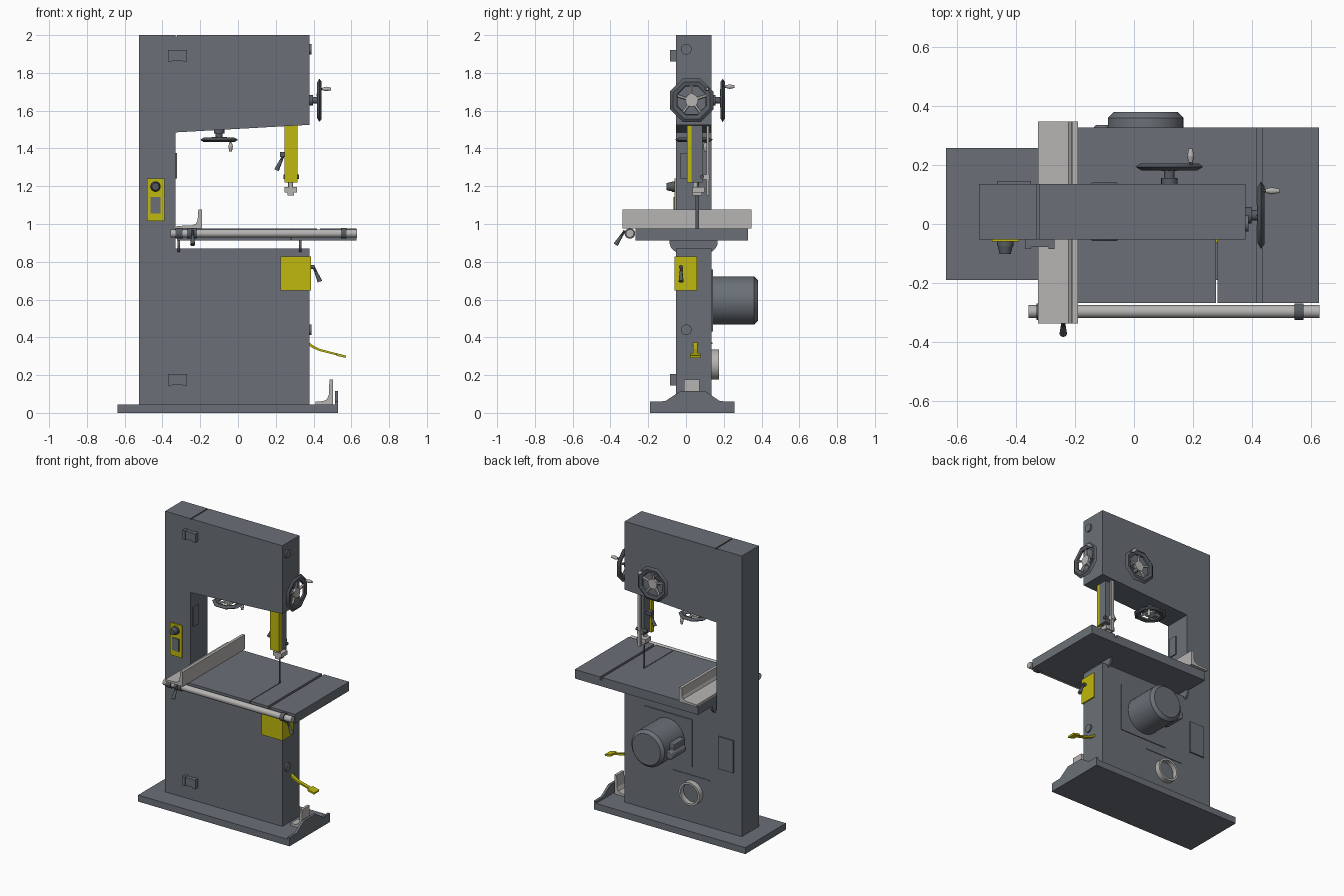
import bpy, bmesh, math
from mathutils import Vector, Matrix

if "Cube" in bpy.data.objects:
    bpy.data.objects.remove(bpy.data.objects["Cube"])


def material(name, rgb):
    m = bpy.data.materials.new(name)
    m.diffuse_color = (*rgb, 1)
    m.use_nodes = True
    m.node_tree.nodes["Principled BSDF"].inputs["Base Color"].default_value = m.diffuse_color
    return m


BODY = material("slate grey", (0.145, 0.163, 0.185))
DARK = material("dark grey", (0.095, 0.107, 0.122))
YEL = material("safety yellow", (0.52, 0.48, 0.004))
STEEL = material("light steel", (0.47, 0.46, 0.45))


def finish(name, mat, bm, smooth=False, bevel=0):
    bmesh.ops.recalc_face_normals(bm, faces=bm.faces)
    me = bpy.data.meshes.new(name)
    bm.to_mesh(me)
    bm.free()
    me.materials.append(mat)
    if smooth:
        for p in me.polygons:
            p.use_smooth = True
        me.set_sharp_from_angle(angle=math.radians(35))
    ob = bpy.data.objects.new(name, me)
    bpy.context.collection.objects.link(ob)
    if bevel:
        b = ob.modifiers.new("bevel", 'BEVEL')
        b.width, b.segments = bevel, 2
    return ob


def prism(name, mat, pts, axis, a, b, bevel=0):
    """Extrude a 2D profile along an axis; pts are the other two coords in order."""
    def put(p, t):
        c = list(p)
        c.insert("xyz".index(axis), t)
        return c
    bm = bmesh.new()
    lo = [bm.verts.new(put(p, a)) for p in pts]
    hi = [bm.verts.new(put(p, b)) for p in pts]
    bm.faces.new(lo)
    bm.faces.new(hi)
    for i in range(len(pts)):
        j = (i + 1) % len(pts)
        bm.faces.new((lo[i], lo[j], hi[j], hi[i]))
    return finish(name, mat, bm, bevel=bevel)


def box(name, mat, x0, x1, y0, y1, z0, z1, bevel=0):
    return prism(name, mat, [(x0, y0), (x1, y0), (x1, y1), (x0, y1)], "z", z0, z1, bevel)


def rod(name, mat, p, q, r1, r2=None, n=24, bevel=0):
    p, q = Vector(p), Vector(q)
    bm = bmesh.new()
    mtx = Matrix.Translation((p + q) / 2) @ (q - p).to_track_quat('Z', 'Y').to_matrix().to_4x4()
    bmesh.ops.create_cone(bm, cap_ends=True, segments=n, radius1=r1,
                          radius2=r1 if r2 is None else r2, depth=(q - p).length, matrix=mtx)
    return finish(name, mat, bm, True, bevel)


def ring(name, mat, section, n, mtx=Matrix()):
    """Revolve a closed (radius, height) section about local z."""
    bm = bmesh.new()
    rows = []
    for i in range(n):
        a = 2 * math.pi * (i + 0.5) / n
        rows.append([bm.verts.new(mtx @ Vector((r * math.cos(a), r * math.sin(a), h)))
                     for r, h in section])
    k = len(section)
    for i in range(n):
        A, B = rows[i], rows[(i + 1) % n]
        for j in range(k):
            bm.faces.new((A[j], B[j], B[(j + 1) % k], A[(j + 1) % k]))
    return finish(name, mat, bm, True)


def handwheel(name, wall, out, up, reach, radius, handle):
    """Octagonal handwheel: wall point, outward axis, and handle position angle."""
    z, y = Vector(out), Vector(up)
    x = y.cross(z)
    m = Matrix.Translation(wall) @ Matrix((x, y, z)).transposed().to_4x4()
    w = lambda a, r, h: m @ Vector((r * math.cos(a), r * math.sin(a), h))
    R = radius
    ring(name + "_rim", DARK, [(R + 0.006, reach), (R - 0.012, reach + 0.012), (R - 0.035, reach + 0.007),
                               (R - 0.038, reach - 0.005), (R - 0.015, reach - 0.012)], 8, m)
    rod(name + "_shaft", DARK, w(0, 0, -0.01), w(0, 0, reach), 0.018, n=16)
    rod(name + "_boss", DARK, w(0, 0, 0), w(0, 0, 0.02), 0.028, n=16)
    rod(name + "_hub", STEEL, w(0, 0, reach - 0.012), w(0, 0, reach + 0.004), 0.034, n=16)
    for i in range(5):
        a = math.pi / 2 + i * 2 * math.pi / 5
        rod(name + "_spoke", STEEL, w(a, 0.02, reach - 0.006), w(a, R - 0.03, reach - 0.002), 0.009, n=6)
    g = R - 0.016
    rod(name + "_handle_stem", DARK, w(handle, g, reach), w(handle, g, reach + 0.022), 0.006, n=8)
    rod(name + "_handle_grip", STEEL, w(handle, g, reach + 0.016), w(handle, g, reach + 0.036), 0.007, 0.012, 12)
    rod(name + "_handle_tip", STEEL, w(handle, g, reach + 0.036), w(handle, g, reach + 0.062), 0.012, 0.007, 12)


def lever(name, p, q):
    p, q = Vector(p), Vector(q)
    rod(name + "_arm", DARK, p, p.lerp(q, 0.5), 0.006, 0.008, 10)
    rod(name + "_grip", DARK, p.lerp(q, 0.4), q, 0.008, 0.013, 12)


YB, YF = 0.136, -0.052   # rear and front of cabinet

# base plate with raised toe plate at the right end
box("base_plate", BODY, -0.637, 0.53, -0.19, 0.257, 0, 0.045)
prism("base_end_plate", BODY, [(-0.19, 0), (0.257, 0), (0.257, 0.06), (0.18, 0.062), (0.13, 0.095), (0.10, 0.115),
                               (-0.03, 0.115), (-0.06, 0.095), (-0.11, 0.062), (-0.19, 0.06)], "x", 0.513, 0.53)
# C-shaped cabinet with a thin seam on top
prism("cabinet", BODY, [(-0.525, 0.045), (0.378, 0.045), (0.378, 0.87), (-0.33, 0.87), (-0.33, 1.485),
                        (0.378, 1.525), (0.378, 2.0), (-0.322, 2.0), (-0.322, 1.993), (-0.33, 1.993),
                        (-0.33, 2.0), (-0.525, 2.0)], "y", YF, YB)
# door hinges
for z in (0.175, 1.89):
    box("hinge_knuckle", BODY, -0.35, -0.29, -0.078, YF, z - 0.028, z + 0.028)
    for x in (-0.36, -0.28):
        box("hinge_leaf", BODY, x - 0.01, x + 0.01, -0.084, YF, z - 0.031, z + 0.031)
# door latches on the right side
for z in (0.44, 1.925):
    rod("door_latch", BODY, (0.37, 0.002, z), (0.388, 0.002, z), 0.028)
# control panel
box("control_panel", YEL, -0.482, -0.39, -0.06, YF, 1.015, 1.24)
box("switch", BODY, -0.462, -0.41, -0.067, -0.058, 1.055, 1.142)
rod("knob_collar", DARK, (-0.437, -0.058, 1.198), (-0.437, -0.075, 1.198), 0.028)
rod("knob", DARK, (-0.437, -0.072, 1.198), (-0.437, -0.102, 1.198), 0.026, 0.019)
# plate on inner column face
box("column_plate", BODY, -0.335, -0.322, -0.028, 0.03, 1.24, 1.375)

# handwheels
handwheel("tension_wheel", (0.378, 0.03, 1.655), (1, 0, 0), (0, 0, 1), 0.053, 0.118, math.radians(36))
handwheel("rear_wheel", (0.12, YB, 1.655), (0, 1, 0), (0, 0, 1), 0.058, 0.118, math.radians(135))
handwheel("lower_wheel", (-0.1, 0.042, 1.50), (0, 0, -1), (0, 1, 0), 0.054, 0.102, math.radians(135))

# blade guide post
box("guide_cover", YEL, 0.245, 0.314, 0.005, 0.028, 1.22, 1.54)
box("guide_post", BODY, 0.262, 0.314, 0.028, 0.088, 1.22, 1.54)
box("guide_rack", STEEL, 0.268, 0.29, 0.108, 0.122, 1.15, 1.54)
rod("guide_cross_pin", DARK, (0.24, 0.085, 1.25), (0.322, 0.085, 1.25), 0.011, n=16)
box("guide_clamp", STEEL, 0.266, 0.292, 0.06, 0.125, 1.235, 1.262)
lever("guide_lever", (0.245, 0.05, 1.372), (0.204, 0.05, 1.285))
box("guide_lever_mount", DARK, 0.222, 0.265, 0.035, 0.065, 1.355, 1.38)
rod("guide_stem", STEEL, (0.279, 0.05, 1.18), (0.279, 0.05, 1.23), 0.013, n=12)
box("guide_block", STEEL, 0.245, 0.312, 0.035, 0.098, 1.168, 1.196)
box("guide_lower_block", STEEL, 0.262, 0.296, 0.035, 0.085, 1.15, 1.17)
box("blade", DARK, 0.2795, 0.2805, 0.05, 0.068, 0.86, 1.22)

# table with saw slit and mitre slot
TF, TR, T0, T1 = -0.268, 0.327, 0.912, 0.975
box("table_left", BODY, -0.322, 0.2775, TF, TR, T0, T1)
prism("table_right", BODY, [(0.2825, T0), (0.628, T0), (0.628, T1), (0.434, T1), (0.434, 0.955),
                            (0.417, 0.955), (0.417, T1), (0.2825, T1)], "y", TF, TR)
box("table_slit_filler", BODY, 0.277, 0.283, 0.07, TR, T0, T1)
for x in (-0.314, 0.33):   # trunnions
    pts = [(0.04 + 0.128 * math.cos(t), T0 - 0.082 * math.sin(t) ** 0.8)
           for t in [math.pi * i / 16 for i in range(1, 16)]]
    prism("trunnion", BODY, [(0.168, T0 + 0.002)] + pts + [(-0.088, T0 + 0.002)], "x", x - 0.007, x + 0.007)

# fence and its rail
rod("fence_rail", STEEL, (-0.358, -0.297, 0.95), (0.63, -0.297, 0.95), 0.0215)
for x, w in ((-0.313, 0.036), (-0.258, 0.022), (-0.23, 0.026), (0.56, 0.03)):
    rod("rail_collar", DARK, (x - w / 2, -0.297, 0.95), (x + w / 2, -0.297, 0.95), 0.028)
prism("fence", STEEL, [(-0.325, 0.976), (-0.19, 0.976), (-0.19, 1.077), (-0.21, 1.077), (-0.214, 1.02),
                       (-0.222, 1.002), (-0.245, 0.992), (-0.325, 0.99)], "y", -0.337, 0.347)
lever("fence_lever", (-0.24, -0.325, 0.965), (-0.24, -0.372, 0.89))

# lower blade guard box, lever and brake pedal
box("blade_guard_box", YEL, 0.225, 0.386, -0.062, 0.058, 0.648, 0.828)
rod("guard_lever_boss", DARK, (0.38, -0.026, 0.772), (0.405, -0.026, 0.772), 0.011, n=12)
lever("guard_lever", (0.398, -0.026, 0.778), (0.434, -0.026, 0.695))
prism("brake_pedal_arm", YEL, [(0.372, 0.36), (0.392, 0.345), (0.43, 0.328), (0.57, 0.293), (0.572, 0.302),
                               (0.432, 0.339), (0.396, 0.358), (0.372, 0.376)], "y", 0.038, 0.062)
prism("brake_pedal_foot", YEL, [(0.52, 0.303), (0.57, 0.291), (0.572, 0.303), (0.522, 0.316)], "y", 0.02, 0.078)
# foot bracket
prism("foot_bracket", STEEL, [(0.41, 0.045), (0.502, 0.045), (0.502, 0.178), (0.484, 0.178), (0.481, 0.095),
                              (0.47, 0.072), (0.45, 0.062), (0.41, 0.06)], "y", -0.01, 0.072)

# motor on the rear
box("motor_plate", BODY, -0.145, 0.225, YB, YB + 0.006, 0.43, 0.76)
rod("motor", BODY, (0.04, YB, 0.595), (0.04, 0.36, 0.595), 0.128, n=32)
rod("motor_cap", BODY, (0.04, 0.36, 0.595), (0.04, 0.38, 0.595), 0.128, 0.108, n=32)
box("motor_terminal_box", BODY, -0.12, -0.06, 0.18, 0.30, 0.55, 0.64, 0.006)
rod("motor_capacitor", BODY, (-0.105, 0.19, 0.575), (-0.105, 0.335, 0.575), 0.03, bevel=0.006)
# rear covers and dust port
box("rear_cover", BODY, -0.465, -0.35, YB, YB + 0.01, 0.475, 0.70)
box("rear_seam", BODY, -0.28, 0.01, YB, YB + 0.004, 0.365, 0.372)
port = Matrix.Translation((-0.145, YB, 0.255)) @ Matrix.Rotation(-math.pi / 2, 4, 'X')
ring("dust_port", STEEL, [(0.08, -0.01), (0.08, 0.038), (0.066, 0.038), (0.066, -0.01)], 28, port)
rod("dust_port_inside", BODY, (-0.145, YB - 0.01, 0.255), (-0.145, YB + 0.004, 0.255), 0.067)
